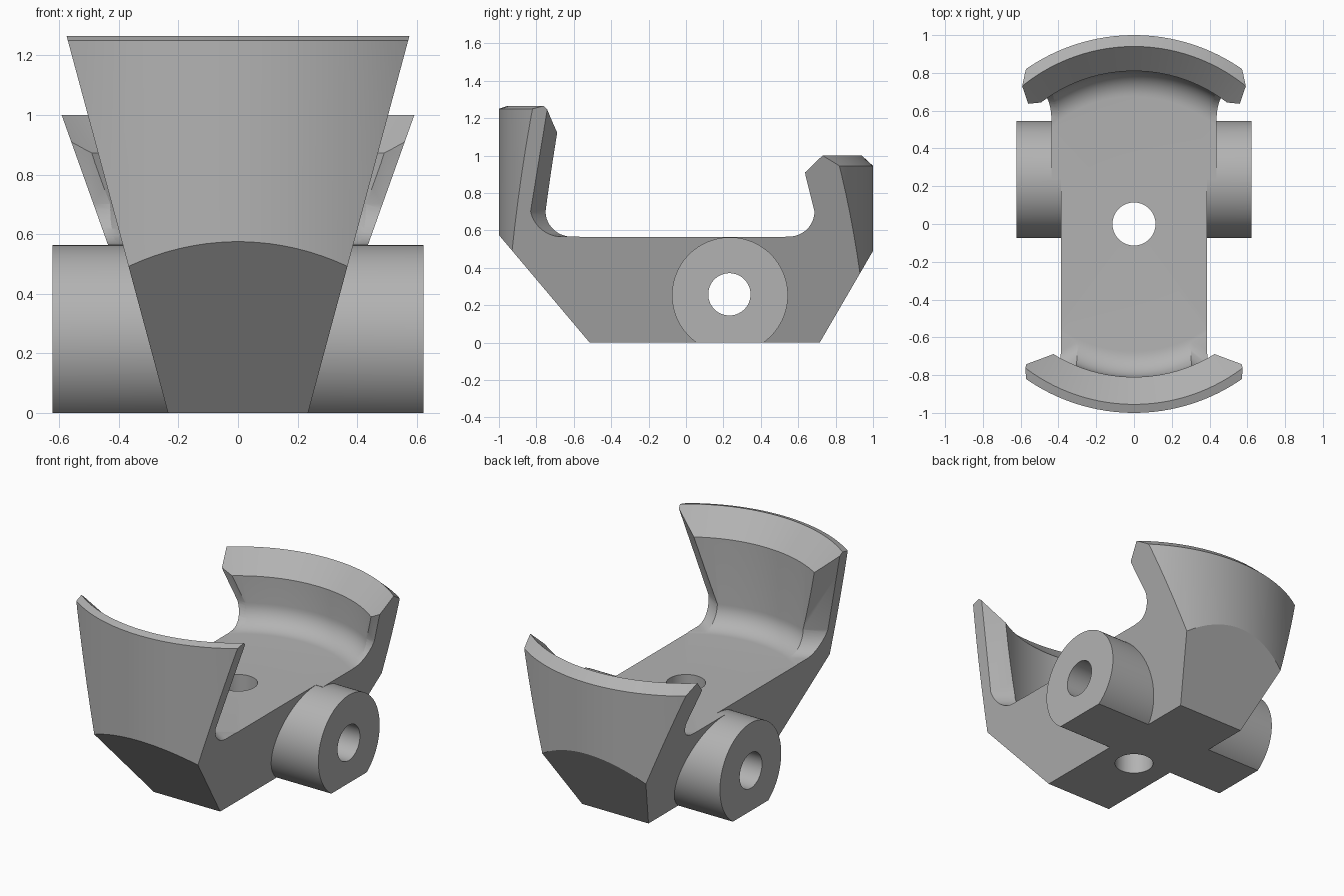
import bpy, bmesh, math
from mathutils import Vector

if "Cube" in bpy.data.objects:
    bpy.data.objects.remove(bpy.data.objects["Cube"])

FLOOR, FILLET, INNER = 0.565, 0.135, 0.81
AXLE_Y, AXLE_Z = 0.235, 0.253

metal = bpy.data.materials.new("plain grey")
metal.use_nodes = True
GREY = (0.45, 0.45, 0.45, 1)
metal.diffuse_color = GREY
metal.node_tree.nodes["Principled BSDF"].inputs["Base Color"].default_value = GREY


def to_object(name, bm):
    bmesh.ops.recalc_face_normals(bm, faces=bm.faces)
    mesh = bpy.data.meshes.new(name)
    bm.to_mesh(mesh)
    bm.free()
    mesh.materials.append(metal)
    obj = bpy.data.objects.new(name, mesh)
    bpy.context.collection.objects.link(obj)
    return obj


def combine(target, other, operation):
    mod = target.modifiers.new("combine", "BOOLEAN")
    mod.operation, mod.object, mod.solver = operation, other, "EXACT"
    bpy.context.view_layer.objects.active = target
    bpy.ops.object.modifier_apply(modifier=mod.name)
    bpy.data.objects.remove(other)


def tapered_block(name, outline, slope):
    """Convex side outline (y, z) whose half width grows with height."""
    bm = bmesh.new()
    for y, z in outline:
        for side in (-1, 1):
            bm.verts.new((side * (0.235 + slope * z), y, z))
    bmesh.ops.convex_hull(bm, input=bm.verts)
    bmesh.ops.dissolve_limit(bm, angle_limit=0.01, verts=bm.verts, edges=bm.edges)
    return to_object(name, bm)


def prism(name, outline, x0, x1, shear, x_ref):
    """Side outline (y, z) given at x_ref, swept along x and drifting in y."""
    bm = bmesh.new()
    rings = [[bm.verts.new((x, y + shear * (abs(x) - x_ref), z)) for y, z in outline]
             for x in (x0, x1)]
    bm.faces.new(rings[0])
    bm.faces.new(rings[1])
    for i in range(len(outline)):
        j = (i + 1) % len(outline)
        bm.faces.new((rings[0][i], rings[0][j], rings[1][j], rings[1][i]))
    return to_object(name, bm)


def rod(name, radius, length, centre, along_x):
    bm = bmesh.new()
    bmesh.ops.create_cone(bm, cap_ends=True, segments=96, radius1=radius,
                          radius2=radius, depth=length)
    for v in bm.verts:
        x, y, z = v.co
        v.co = Vector((z, y, -x) if along_x else (x, y, z)) + Vector(centre)
    return to_object(name, bm)


def fillet(wall, floor, direction, steps=12):
    """Quarter round from the wall down to the floor."""
    cx, cz = wall - direction * FILLET, floor + FILLET
    return [(cx + direction * FILLET * math.cos(a), cz - FILLET * math.sin(a))
            for a in (math.pi / 2 * i / steps for i in range(steps + 1))]


def round_cup(name, segments=144):
    """Turned cup: the front half is taller than the back half."""
    front = [(1, 1.25), (0.955, 1.265), (INNER, 1.122)]
    back = [(1, 0.945), (0.94, 1.0), (INNER, 0.873)]
    bm = bmesh.new()
    bottom, centre = bm.verts.new((0, 0, 0)), bm.verts.new((0, 0, FLOOR))
    rings = []
    for i in range(segments):
        a = 2 * math.pi * (i + 0.5) / segments
        profile = [(1, 0)] + (back if math.sin(a) > 0 else front) + fillet(INNER, FLOOR, 1)
        rings.append([bm.verts.new((r * math.cos(a), r * math.sin(a), z))
                      for r, z in profile])
    for i, ring in enumerate(rings):
        nxt = rings[(i + 1) % segments]
        bm.faces.new((bottom, ring[0], nxt[0]))
        bm.faces.new((centre, ring[-1], nxt[-1]))
        for k in range(len(ring) - 1):
            bm.faces.new((ring[k], nxt[k], nxt[k + 1], ring[k + 1]))
    return to_object(name, bm)


# Tapered body and cross tube, trimmed by the turned cup
body = tapered_block("cradle_bracket", [(-0.473, -0.05), (-1.05, 0.634), (-1.05, 1.3),
                                        (0.3, 1.3), (0.3, -0.05)], 0.269)
rear = tapered_block("rear_block", [(AXLE_Y, -0.05), (0.686, -0.05), (1.05, 0.576),
                                    (1.05, 1.1), (AXLE_Y, 1.1)], 0.357)
combine(body, rear, "UNION")
combine(body, rod("cross_tube", 0.31, 1.244, (0, AXLE_Y, AXLE_Z), True), "UNION")
combine(body, round_cup("cup"), "INTERSECT")

# Relieved inner ends of both walls, and the front wall's clipped top corners
relief_floor = FLOOR + 0.002
front_relief = [(-0.63, 1.3)] + fillet(-0.835, relief_floor, -1) + [(-0.3, relief_floor), (-0.3, 1.3)]
back_relief = [(0.60, 1.1), (0.642, 0.88)] + fillet(0.687, relief_floor, 1) + [(0.4, relief_floor), (0.4, 1.1)]
for side in (-1, 1):
    combine(body, prism("front_relief", front_relief, side * 0.2, side * 0.7, -0.667, 0.43),
            "DIFFERENCE")
    combine(body, prism("back_relief", back_relief, side * 0.2, side * 0.7, 0, 0.43),
            "DIFFERENCE")
    normal = Vector((side * 0.6, 0.6, 0.53)).normalized()
    bm = bmesh.new()
    bmesh.ops.create_cube(bm, size=0.4)
    turn = normal.to_track_quat("Z", "Y")
    for v in bm.verts:
        v.co = turn @ v.co + Vector((side * 0.494, -0.794, 1.173)) + normal * 0.2
    combine(body, to_object("corner_cut", bm), "DIFFERENCE")

# Bores
combine(body, rod("cross_bore", 0.113, 2, (0, AXLE_Y - 0.003, 0.258), True), "DIFFERENCE")
combine(body, rod("upright_bore", 0.114, 2, (0, 0, 0.3), False), "DIFFERENCE")

bpy.ops.object.select_all(action="DESELECT")
body.select_set(True)
bpy.context.view_layer.objects.active = body
bpy.ops.object.shade_smooth_by_angle(angle=math.radians(25))
